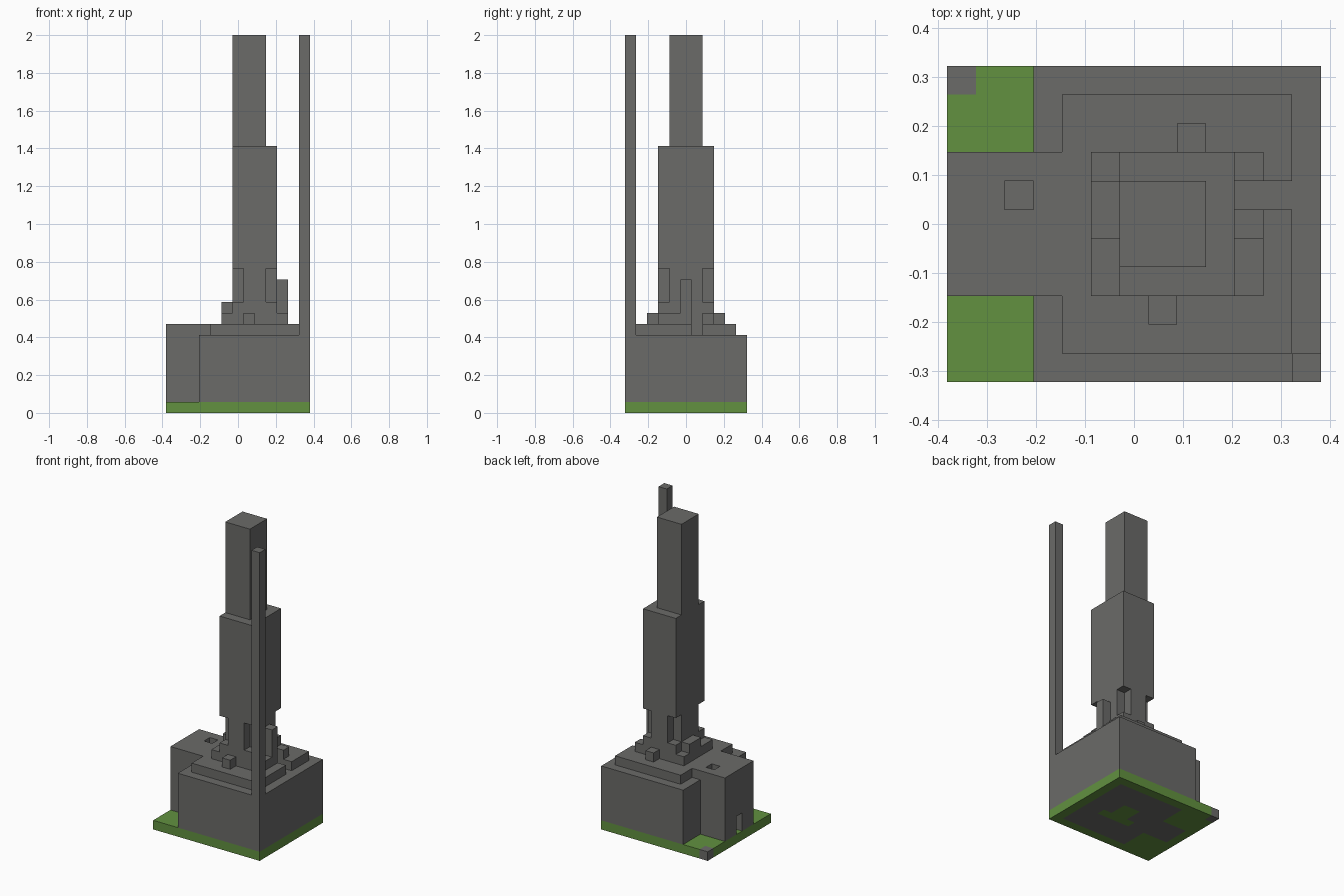
import bpy, bmesh

U = 2 / 34                     # one building block
NX, NY = 13, 11                # plot size in blocks

if "Cube" in bpy.data.objects:
    bpy.data.objects.remove(bpy.data.objects["Cube"], do_unlink=True)


def make_material(name, rgb):
    mat = bpy.data.materials.new(name)
    mat.use_nodes = True
    mat.diffuse_color = (*rgb, 1)
    mat.node_tree.nodes["Principled BSDF"].inputs["Base Color"].default_value = (*rgb, 1)
    return mat


STONE = make_material("stone grey", (0.145, 0.145, 0.14))
GRASS = make_material("grass green", (0.122, 0.283, 0.051))


def pos(x, y, z):
    return ((x - NX / 2) * U, (y - NY / 2) * U, z * U)


def finish(name, bm, mats):
    bmesh.ops.recalc_face_normals(bm, faces=bm.faces)
    mesh = bpy.data.meshes.new(name)
    bm.to_mesh(mesh)
    bm.free()
    for mat in mats:
        mesh.materials.append(mat)
    ob = bpy.data.objects.new(name, mesh)
    bpy.context.scene.collection.objects.link(ob)
    return ob


def prism(name, outline, z0, z1):
    """Extrude a plan outline, given in blocks, from z0 to z1."""
    bm = bmesh.new()
    face = bm.faces.new([bm.verts.new(pos(x, y, z0)) for x, y in outline])
    new = bmesh.ops.extrude_face_region(bm, geom=[face])["geom"]
    bmesh.ops.translate(bm, vec=(0, 0, (z1 - z0) * U),
                        verts=[v for v in new if isinstance(v, bmesh.types.BMVert)])
    return finish(name, bm, [STONE])


def block(name, x0, x1, y0, y1, z0, z1):
    return prism(name, [(x0, y0), (x1, y0), (x1, y1), (x0, y1)], z0, z1)


def cut(ob, name, *box):
    cutter = block(name, *box)
    cutter.hide_render = True
    cutter.hide_set(True)
    cutter.display_type = 'WIRE'
    mod = ob.modifiers.new(name, 'BOOLEAN')
    mod.operation = 'DIFFERENCE'
    mod.solver = 'EXACT'
    mod.object = cutter
    bpy.context.view_layer.update()
    # bake the cut and drop the cutter
    mesh = bpy.data.meshes.new_from_object(
        ob.evaluated_get(bpy.context.evaluated_depsgraph_get()))
    ob.modifiers.clear()
    ob.data = mesh
    bpy.data.objects.remove(cutter, do_unlink=True)


# Ground slab: lawn with a stone floor inside the walls and one corner stone
def is_stone(x, y):
    corner = x < 1 and y > 10
    hall_floor = 4 < x < 12 and 1 < y < 10
    wing_floor = 1 < x < 5 and 4 < y < 7
    lawn_patch = (6 < x < 10 and 4 < y < 5) or (7 < x < 9 and 4 < y < 7)
    return corner or wing_floor or (hall_floor and not lawn_patch)


bm = bmesh.new()
bmesh.ops.create_grid(bm, x_segments=NX, y_segments=NY, size=0.5)
for v in bm.verts:
    v.co = pos((v.co.x + 0.5) * NX, (v.co.y + 0.5) * NY, 0)
# keep the lower sheet and raise a copy for the upper one
raised = bmesh.ops.extrude_face_region(bm, geom=bm.faces[:], use_keep_orig=True)["geom"]
bmesh.ops.translate(bm, vec=(0, 0, U),
                    verts=[v for v in raised if isinstance(v, bmesh.types.BMVert)])
for f in bm.faces:
    c = f.calc_center_median()
    f.material_index = int(is_stone(c.x / U + NX / 2, c.y / U + NY / 2))
finish("ground_slab", bm, [GRASS, STONE])

# Hollow main hall with a passage to the wing
hall = block("main_hall", 3, 13, 0, 11, 1, 7)
cut(hall, "hall_cavity", 4, 12, 1, 10, 0.5, 6)
cut(hall, "passage", 2.5, 4.5, 4, 7, 0.5, 6)

# Hollow entrance wing with a doorway
wing = block("entrance_wing", 0, 3, 3, 8, 1, 7)
cut(wing, "wing_cavity", 1, 3.5, 4, 7, 0.5, 7.5)
cut(wing, "doorway", -0.5, 1.5, 5, 6, 0.5, 3)

# Stepped roof over hall and wing, with a side notch and a skylight
roof = prism("roof_terrace", [(0, 3), (4, 3), (4, 1), (12, 1), (12, 6), (10, 6),
                              (10, 7), (12, 7), (12, 10), (4, 10), (4, 8), (0, 8)], 7, 8)
cut(roof, "skylight", 2, 3, 6, 7, 6.5, 8.5)

# Tower foot and its small buttresses
prism("tower_foot", [(5, 3), (11, 3), (11, 6), (10, 6), (10, 7), (11, 7),
                     (11, 8), (5, 8)], 8, 9)
block("front_step", 7, 8, 2, 3, 8, 9)
block("back_step", 8, 9, 8, 9, 8, 9)
block("right_buttress", 5, 6, 5, 7, 9, 10)
block("left_buttress", 10, 11, 5, 6, 9, 12)

# Tower: plinth, neck with recessed corners, shaft and upper shaft
block("tower_plinth", 6, 10, 3, 8, 9, 10)
prism("tower_neck", [(7, 3), (9, 3), (9, 4), (10, 4), (10, 7), (9, 7), (9, 8),
                     (7, 8), (7, 7), (6, 7), (6, 4), (7, 4)], 10, 13)
block("tower_shaft", 6, 10, 3, 8, 13, 24)
block("tower_upper_shaft", 6, 9, 4, 7, 24, 34)

# Slim mast on the front corner
block("corner_mast", 12, 13, 0, 1, 7, 34)
